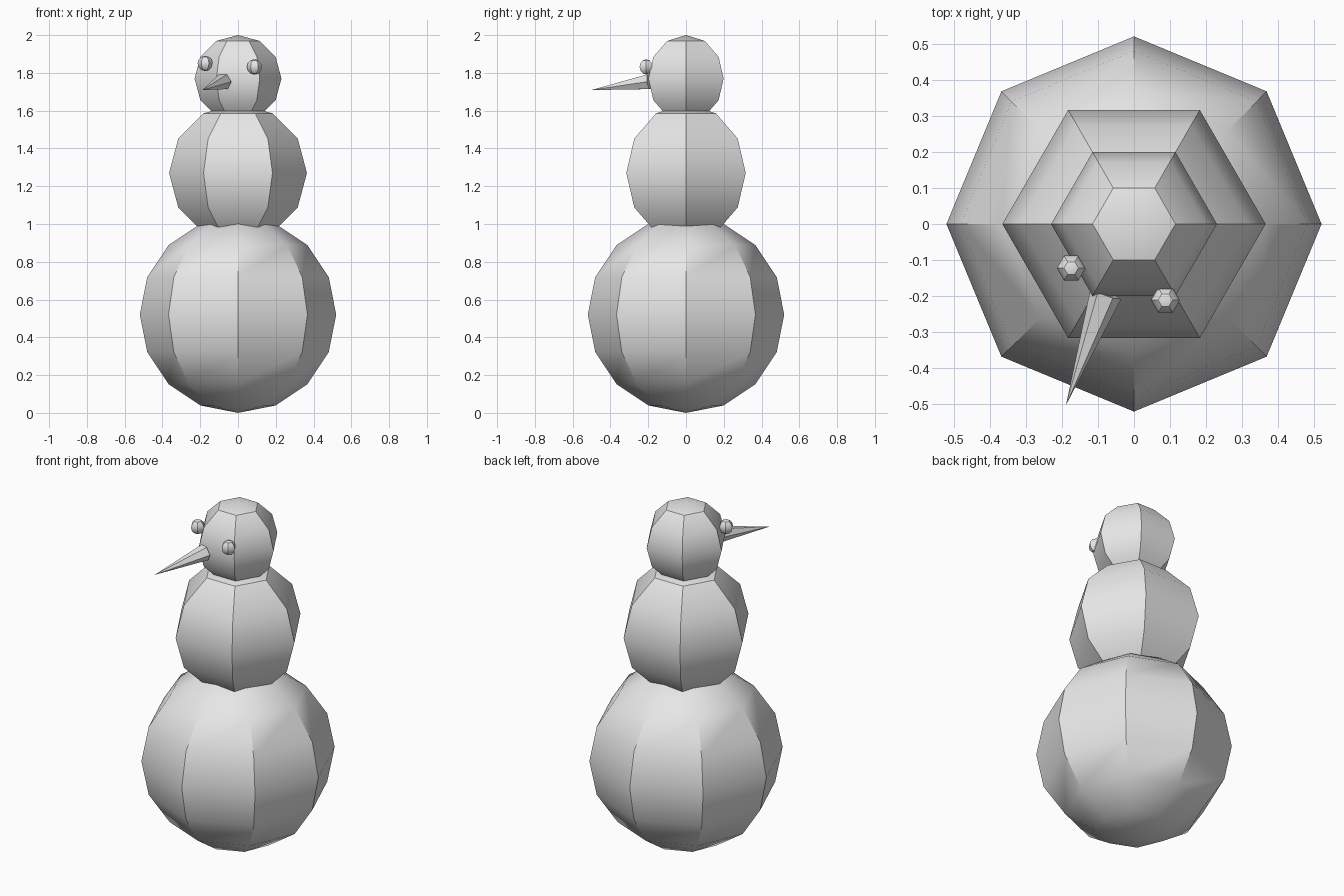
import bpy
import bmesh
from math import sin, cos, pi, radians
from mathutils import Vector

if "Cube" in bpy.data.objects:
    bpy.data.objects.remove(bpy.data.objects["Cube"], do_unlink=True)

# Single plain grey
grey = bpy.data.materials.new("light_grey")
grey.use_nodes = True
grey.diffuse_color = (0.8, 0.8, 0.8, 1)
grey.node_tree.nodes["Principled BSDF"].inputs["Base Color"].default_value = (0.8, 0.8, 0.8, 1)


def lathe(name, profile, sides, location):
    """Turn a (radius, height) profile around z; the first corner lies on +x."""
    bm = bmesh.new()
    rings = []
    for r, z in profile:
        count = sides if r > 1e-5 else 1
        rings.append([bm.verts.new((r * cos(2 * pi * i / sides), r * sin(2 * pi * i / sides), z))
                      for i in range(count)])
    for low, high in zip(rings, rings[1:]):
        for i in range(sides):
            j = (i + 1) % sides
            corners = [low[i % len(low)], low[j % len(low)], high[j % len(high)], high[i % len(high)]]
            bm.faces.new(list(dict.fromkeys(corners)))
    # Close an open base
    if len(rings[0]) > 1:
        bm.faces.new(rings[0])
    bmesh.ops.recalc_face_normals(bm, faces=bm.faces[:])
    mesh = bpy.data.meshes.new(name)
    bm.to_mesh(mesh)
    bm.free()
    mesh.materials.append(grey)
    obj = bpy.data.objects.new(name, mesh)
    obj.location = location
    bpy.context.collection.objects.link(obj)
    # Soft shading with creases between the wide facets
    bpy.ops.object.select_all(action='DESELECT')
    obj.select_set(True)
    bpy.context.view_layer.objects.active = obj
    bpy.ops.object.shade_smooth_by_angle(angle=radians(30))
    return obj


def ball(name, radius, sides, location):
    profile = [(radius * sin(pi * k / sides), -radius * cos(pi * k / sides))
               for k in range(sides + 1)]
    return lathe(name, profile, sides, location)


# Stacked body
ball("lower_body", 0.52, 8, (0, 0, 0.52))
ball("upper_body", 0.365, 6, (0, 0, 1.27))
ball("head", 0.23, 6, (0, 0, 1.77))

# Eyes, set unevenly
ball("right_eye", 0.04, 6, (-0.174, -0.122, 1.85))
ball("left_eye", 0.04, 6, (0.087, -0.211, 1.832))

# Long pointed nose, turned to the model's right
base = Vector((-0.078, -0.193, 1.753))
tip = Vector((-0.189, -0.503, 1.709))
axis = tip - base
nose = lathe("nose", [(0.045, 0), (0, axis.length)], 6, base)
nose.rotation_euler = axis.to_track_quat('Z', 'Y').to_euler()
